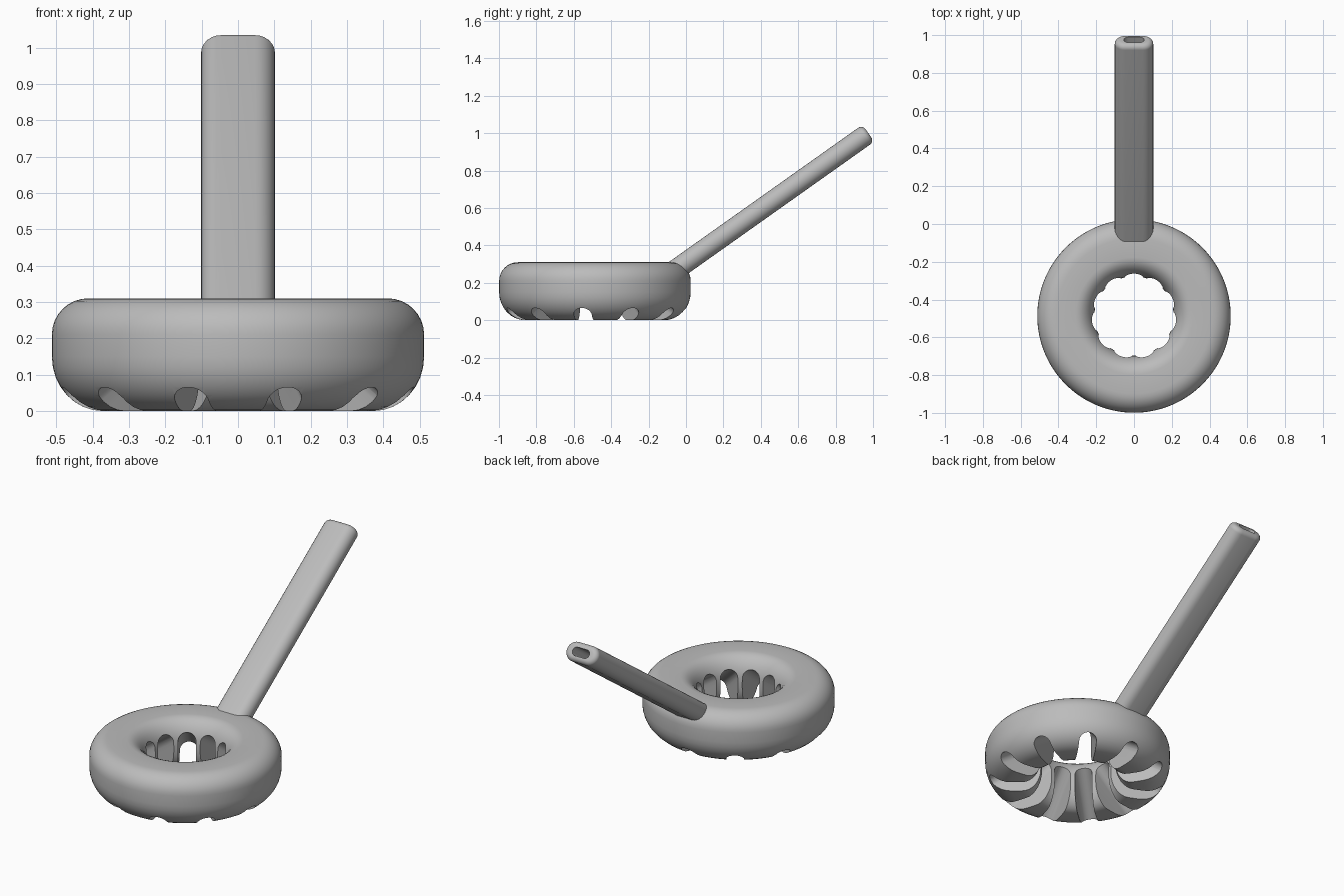
import bpy, bmesh, math
from mathutils import Matrix, Vector

if "Cube" in bpy.data.objects:
    bpy.data.objects.remove(bpy.data.objects["Cube"])

gray = bpy.data.materials.new("plain_gray")
gray.use_nodes = True
GRAY = (0.5, 0.5, 0.5, 1)
gray.diffuse_color = GRAY
gray.node_tree.nodes["Principled BSDF"].inputs["Base Color"].default_value = GRAY

CENTRE = Vector((0, -0.487, 0))
SLOTS = 11


def make_object(name, bm):
    bmesh.ops.recalc_face_normals(bm, faces=bm.faces[:])
    mesh = bpy.data.meshes.new(name)
    bm.to_mesh(mesh)
    bm.free()
    mesh.materials.append(gray)
    obj = bpy.data.objects.new(name, mesh)
    bpy.context.collection.objects.link(obj)
    return obj


def loft(bm, sections, closed=False, caps=True):
    """Skin a list of equal-length point loops."""
    loops = [[bm.verts.new(p) for p in s] for s in sections]
    pairs = list(zip(loops, loops[1:]))
    if closed:
        pairs.append((loops[-1], loops[0]))
    for a, b in pairs:
        for i in range(len(a)):
            j = (i + 1) % len(a)
            bm.faces.new((a[i], a[j], b[j], b[i]))
    if caps and not closed:
        bm.faces.new(loops[0])
        bm.faces.new(loops[-1])


def smooth(obj, angle=35):
    bpy.ops.object.select_all(action="DESELECT")
    obj.select_set(True)
    bpy.context.view_layer.objects.active = obj
    bpy.ops.object.shade_smooth_by_angle(angle=math.radians(angle))


def corner(cx, cz, rx, rz, start, steps=8):
    """Quarter ellipse of the ring profile, counter-clockwise."""
    return [(cx + rx * math.cos(a), cz + rz * math.sin(a))
            for a in (start + math.pi / 2 * k / steps for k in range(steps + 1))]


# Ring: rounded profile swept about the vertical axis
H = math.pi / 2
profile = (corner(0.412, 0.21, 0.10, 0.10, 0) + corner(0.31, 0.17, 0.10, 0.14, H)
           + corner(0.31, 0.14, 0.10, 0.14, 2 * H) + corner(0.372, 0.15, 0.14, 0.15, 3 * H))
SEG = 132
bm = bmesh.new()
loft(bm, [[CENTRE + Vector((r * math.cos(a), r * math.sin(a), z)) for r, z in profile]
          for a in (2 * math.pi * k / SEG for k in range(SEG))], closed=True)
ring = make_object("ring", bm)

# Slot cutter: arched sections with a roof that falls from the hole to the outer edge
HALF = 0.048
arch = [(HALF * math.cos(a), 0.058 * math.sin(a))
        for a in (math.pi * k / 16 for k in range(17))]
arch += [(-HALF, -0.4), (HALF, -0.4)]
bm = bmesh.new()
for k in range(SLOTS):
    turn = Matrix.Rotation(H + 2 * math.pi * k / SLOTS, 4, "Z")
    loft(bm, [[CENTRE + turn @ Vector((r, y, z + 0.2 - (r - 0.2) * 0.67)) for y, z in arch]
              for r in (0.175, 0.65)])
cutter = make_object("slot_cutter", bm)
cutter.hide_render = True

cut = ring.modifiers.new("slots", "BOOLEAN")
cut.object = cutter
cut.operation = "DIFFERENCE"
cut.solver = "EXACT"
bpy.context.view_layer.objects.active = ring
ring.select_set(True)
bpy.ops.object.modifier_apply(modifier=cut.name)
bpy.data.objects.remove(cutter)
smooth(ring)

# Handle: flattened tube with a rounded end and a bore
END = Vector((0, 0.975, 1.0))
START = Vector((0, -0.09, 0.245))
along = (END - START).normalized()
across = Vector((1, 0, 0))
up = across.cross(along)


def stadium(half, radius, back):
    """Flat-sided oval section at a distance back from the handle's end."""
    pts = []
    for side in (1, -1):
        for k in range(13):
            a = -H + math.pi * k / 12
            pts.append(END - along * back + across * side * (half + radius * math.cos(a))
                       + up * side * radius * math.sin(a))
    return pts


FILLET = 0.028
sections = [stadium(0.047, 0.055, (END - START).length)]
for k in range(9):
    a = H * k / 8
    sections.append(stadium(0.047, 0.055 - FILLET * (1 - math.cos(a)),
                            FILLET * (1 - math.sin(a))))
sections += [stadium(0.03, 0.024, 0), stadium(0.03, 0.024, 0.9)]
bm = bmesh.new()
loft(bm, sections)
handle = make_object("handle", bm)
smooth(handle)
